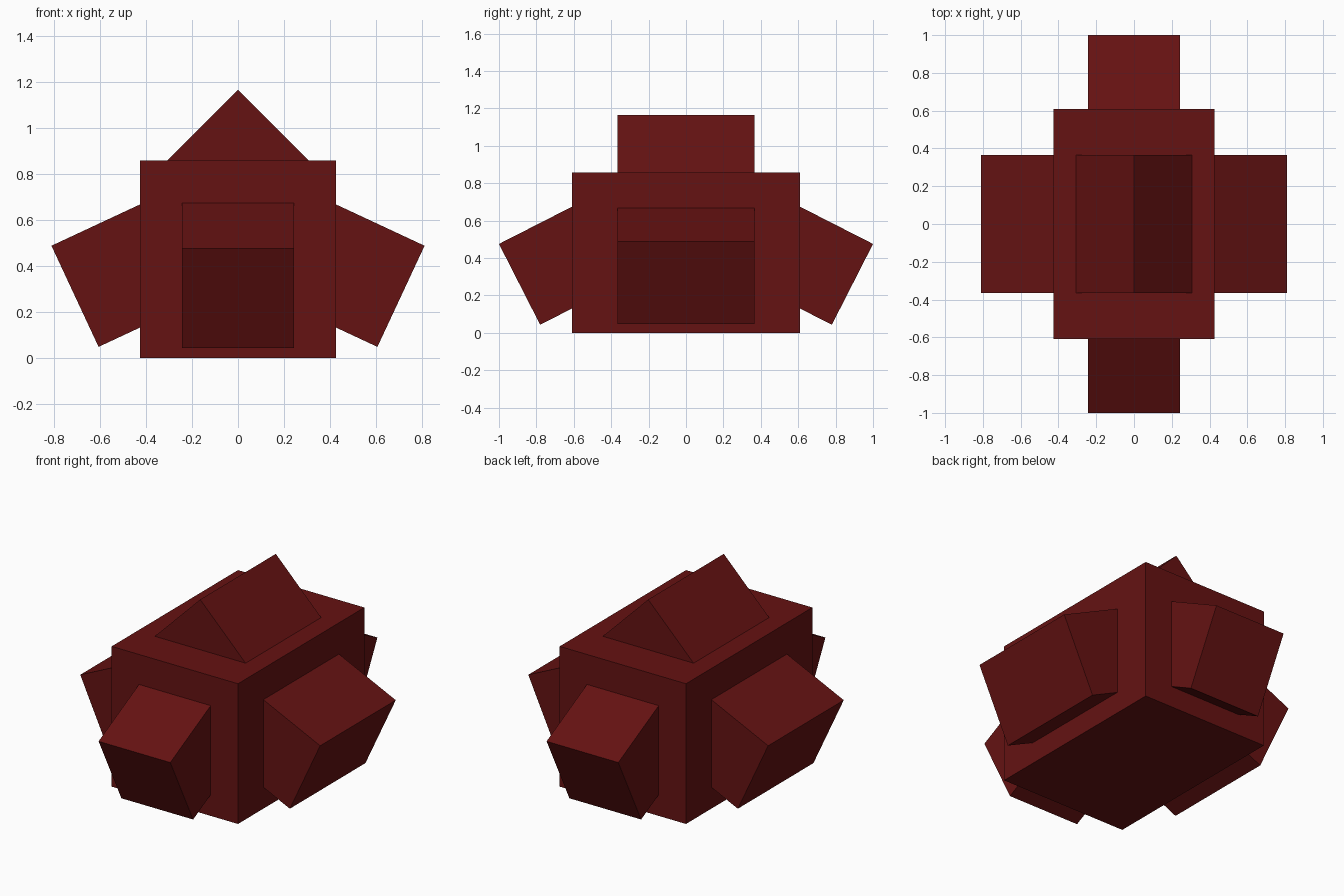
import bpy
import math

default = bpy.data.objects.get("Cube")
if default:
    bpy.data.objects.remove(default, do_unlink=True)

# Single dark red finish
red = bpy.data.materials.new("dark_red")
red.use_nodes = True
colour = (0.13, 0.006, 0.006, 1.0)
red.diffuse_color = colour
red.node_tree.nodes["Principled BSDF"].inputs["Base Color"].default_value = colour


def box(name, size, centre, rotation=(0, 0, 0)):
    bpy.ops.mesh.primitive_cube_add(size=1, location=centre, rotation=rotation)
    obj = bpy.context.object
    obj.name = name
    obj.scale = size
    bpy.ops.object.transform_apply(location=False, rotation=False, scale=True)
    obj.data.materials.append(red)
    return obj


S = 0.485      # square section shared by all the blocks
L = 0.73       # length of the long blocks


def tilted_centre(reach, height, tilt):
    """Centre distance and height of a square whose outer top corner is given."""
    c, s = math.cos(tilt), math.sin(tilt)
    return reach - S / 2 * (c + s), height + S / 2 * (s - c)


# Main body
box("body", (0.854, 1.22, 0.857), (0, 0, 0.4285))

# Ridge block, turned on its edge and sunk into the top
box("roof_ridge", (S, L, S), (0, 0, 1.164 - S / math.sqrt(2)),
    (0, math.radians(45), 0))

# Drooping side blocks
tilt = math.radians(25)
d, z = tilted_centre(0.811, 0.487, tilt)
for side, name in ((1, "left_block"), (-1, "right_block")):
    box(name, (S, L, S), (side * d, 0, z), (0, side * tilt, 0))

# Drooping end blocks
tilt = math.radians(27)
d, z = tilted_centre(1.0, 0.475, tilt)
for side, name in ((1, "back_block"), (-1, "front_block")):
    box(name, (S, S, S), (0, side * d, z), (-side * tilt, 0, 0))
